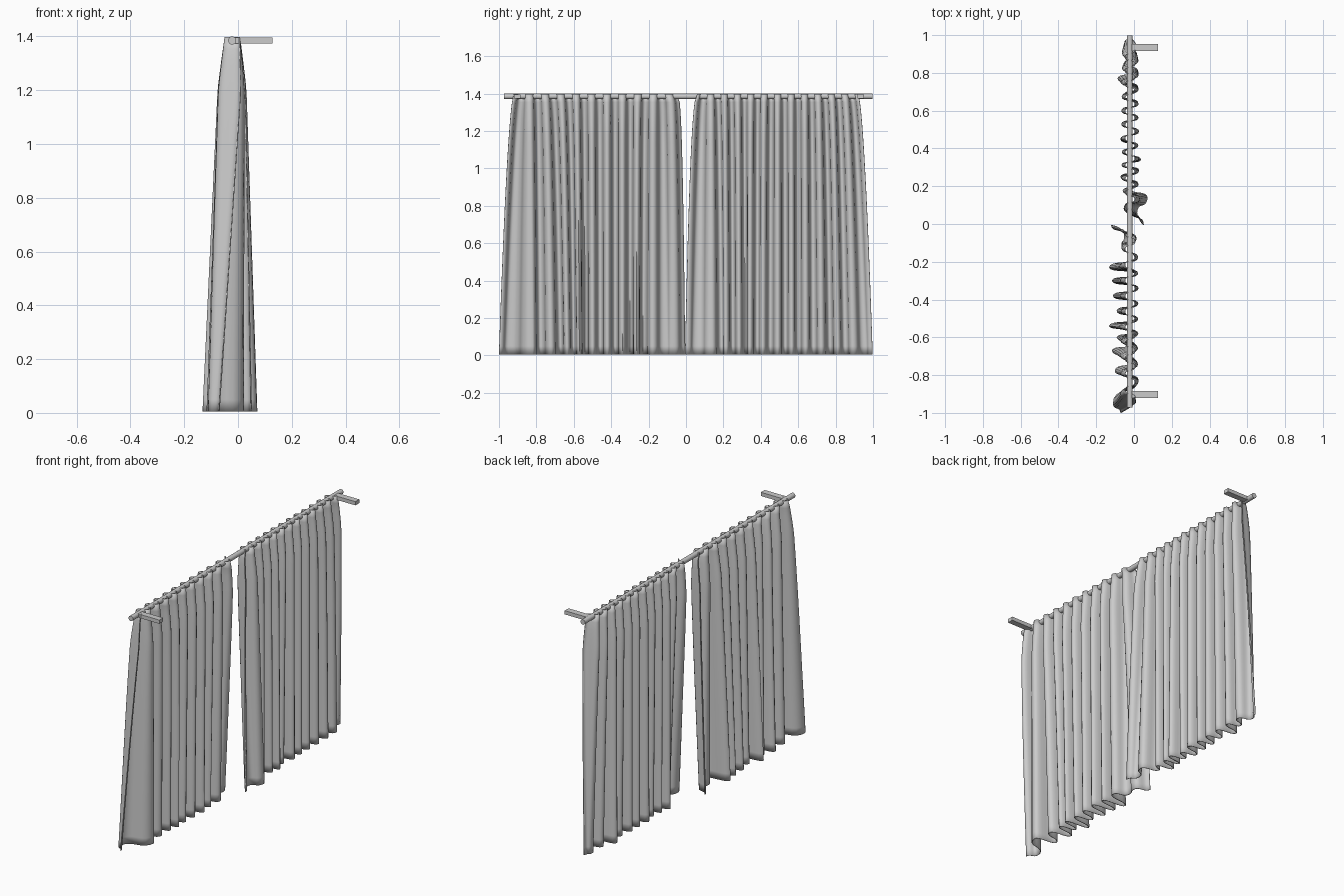
import bpy, math

if "Cube" in bpy.data.objects:
    bpy.data.objects.remove(bpy.data.objects["Cube"])

ROD_X, ROD_Z = -0.022, 1.385
TOP, BOTTOM = 1.397, 0.006


def lerp(a, b, t):
    return a + (b - a) * t


def finish(ob, angle=60):
    bpy.ops.object.select_all(action='DESELECT')
    ob.select_set(True)
    bpy.context.view_layer.objects.active = ob
    bpy.ops.object.shade_smooth_by_angle(angle=math.radians(angle))


def curtain(name, hem, top_y, powers, first, rows=32, sub=8):
    """Pleated sheet: even pleats on the rod loosening into the hem turning points (y, x)."""
    n = len(hem) - 1
    cols = n * sub + 1
    verts, faces = [], []
    for r in range(rows + 1):
        z = lerp(TOP, BOTTOM, r / rows)
        w = (TOP - z) / (TOP - BOTTOM)
        amp = 0.027 + 0.017 * min(1, w / 0.14)
        # turning points of this row
        pts = []
        for i, (hy, hx) in enumerate(hem):
            f = i / n
            wy = w ** lerp(powers[0], powers[1], f)
            y = lerp(lerp(top_y[0], top_y[1], f), hy, wy)
            x = lerp(-0.021 + amp * first * (-1) ** i, hx, w)
            pts.append((y, x))
        # rounded folds between them
        for c in range(cols):
            i = min(c // sub, n - 1)
            f = c / sub - i
            (y0, x0), (y1, x1) = pts[i], pts[i + 1]
            y = lerp(y0, y1, f + 0.11 * math.sin(2 * math.pi * f))
            x = lerp(x0, x1, 0.5 - 0.5 * math.cos(math.pi * f))
            verts.append((x, y, z))
    for r in range(rows):
        for c in range(cols - 1):
            a = r * cols + c
            faces.append((a, a + cols, a + cols + 1, a + 1))
    me = bpy.data.meshes.new(name)
    me.from_pydata(verts, [], faces)
    ob = bpy.data.objects.new(name, me)
    bpy.context.collection.objects.link(ob)
    finish(ob)
    mod = ob.modifiers.new("cloth_thickness", 'SOLIDIFY')
    mod.thickness = 0.004
    mod.offset = 0
    return ob


# Curtain panels
hem_a = [(-1.0, -.07), (-.95, -.11), (-.82, .02), (-.78, -.10), (-.72, .0),
         (-.67, -.115), (-.635, .0), (-.60, -.09), (-.57, .01), (-.54, -.13),
         (-.50, .005), (-.46, -.09), (-.42, .01), (-.38, -.11), (-.34, .015),
         (-.30, -.115), (-.265, .005), (-.23, -.13), (-.18, .005),
         (-.12, -.065), (-.06, -.05), (-.005, -.12)]
hem_b = [(-.005, .05), (.06, .015), (.14, .07), (.19, -.02), (.215, .02),
         (.25, -.07), (.285, .025), (.315, -.06), (.34, .035), (.38, -.05),
         (.41, .01), (.45, -.07), (.49, .025), (.53, -.065), (.565, .02),
         (.60, -.065), (.64, .02), (.68, -.055), (.725, .02), (.77, -.085),
         (.81, .02), (.85, -.05), (.895, .015), (.95, -.05), (.998, -.03)]
curtain("curtain_left", hem_a, (-.92, -.05), (.6, .3), 1)
curtain("curtain_right", hem_b, (.06, .92), (.45, .6), 1)

# Curtain rod
bpy.ops.mesh.primitive_cylinder_add(vertices=24, radius=0.015, depth=1.97,
                                    location=(ROD_X, 0.013, ROD_Z),
                                    rotation=(math.pi / 2, 0, 0))
rod = bpy.context.object
rod.name = "curtain_rod"
finish(rod, 40)

# Wall brackets
for side, y in (("left", -0.902), ("right", 0.935)):
    bpy.ops.mesh.primitive_cube_add(size=1, location=(0.052, y, ROD_Z))
    b = bpy.context.object
    b.name = "wall_bracket_" + side
    b.scale = (0.152, 0.036, 0.022)
    bev = b.modifiers.new("soft_edges", 'BEVEL')
    bev.width = 0.004
    bev.segments = 2
